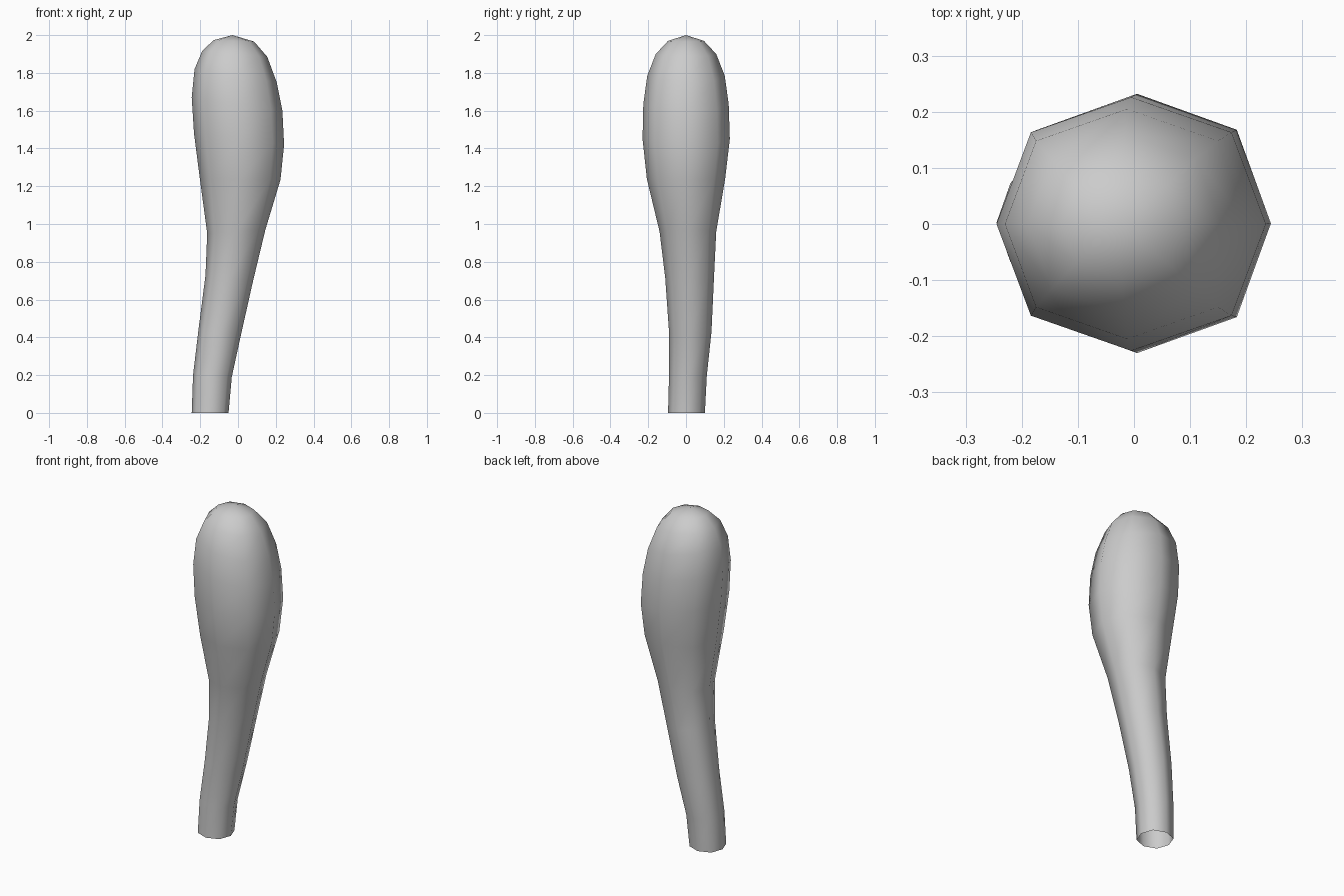
import bpy, bmesh

if "Cube" in bpy.data.objects:
    bpy.data.objects.remove(bpy.data.objects["Cube"])

# Rings: left x, left z, right x, right z, front y, back y
RINGS = [
    (-.245, 0, -.05, 0, -.095, .10),
    (-.238, .20, -.033, .19, -.09, .11),
    (-.208, .45, .015, .41, -.09, .135),
    (-.172, .73, .08, .70, -.11, .148),
    (-.163, .95, .145, .97, -.14, .16),
    (-.202, 1.24, .225, 1.235, -.207, .207),
    (-.233, 1.48, .244, 1.42, -.23, .232),
    (-.245, 1.67, .235, 1.60, -.226, .226),
    (-.23, 1.82, .205, 1.75, -.205, .205),
    (-.19, 1.915, .155, 1.885, -.16, .16),
    (-.13, 1.973, .085, 1.966, -.095, .095),
]
D = .745  # diagonal corners, slightly fuller than a circle
OCT = [(1, 0), (D, D * .97), (0, 1), (-D, D * .97),
       (-1, 0), (-D, -D * .97), (0, -1), (D, -D * .97)]

bm = bmesh.new()
loops = []
for lx, lz, rx, rz, y0, y1 in RINGS:
    loops.append([bm.verts.new(((lx + rx) / 2 + c * (rx - lx) / 2,
                                (y0 + y1) / 2 + s * (y1 - y0) / 2,
                                (lz + rz) / 2 + c * (rz - lz) / 2))
                  for c, s in OCT])

# Side walls, with an open bottom
for a, b in zip(loops, loops[1:]):
    for i in range(8):
        j = (i + 1) % 8
        bm.faces.new((a[i], a[j], b[j], b[i]))

# Rounded crown
tip = bm.verts.new((-.03, 0, 2.0))
for i in range(8):
    bm.faces.new((loops[-1][i], loops[-1][(i + 1) % 8], tip))

for f in bm.faces:
    f.smooth = True
mesh = bpy.data.meshes.new("club_body")
bm.to_mesh(mesh)
bm.free()
body = bpy.data.objects.new("club_body", mesh)
bpy.context.collection.objects.link(body)
